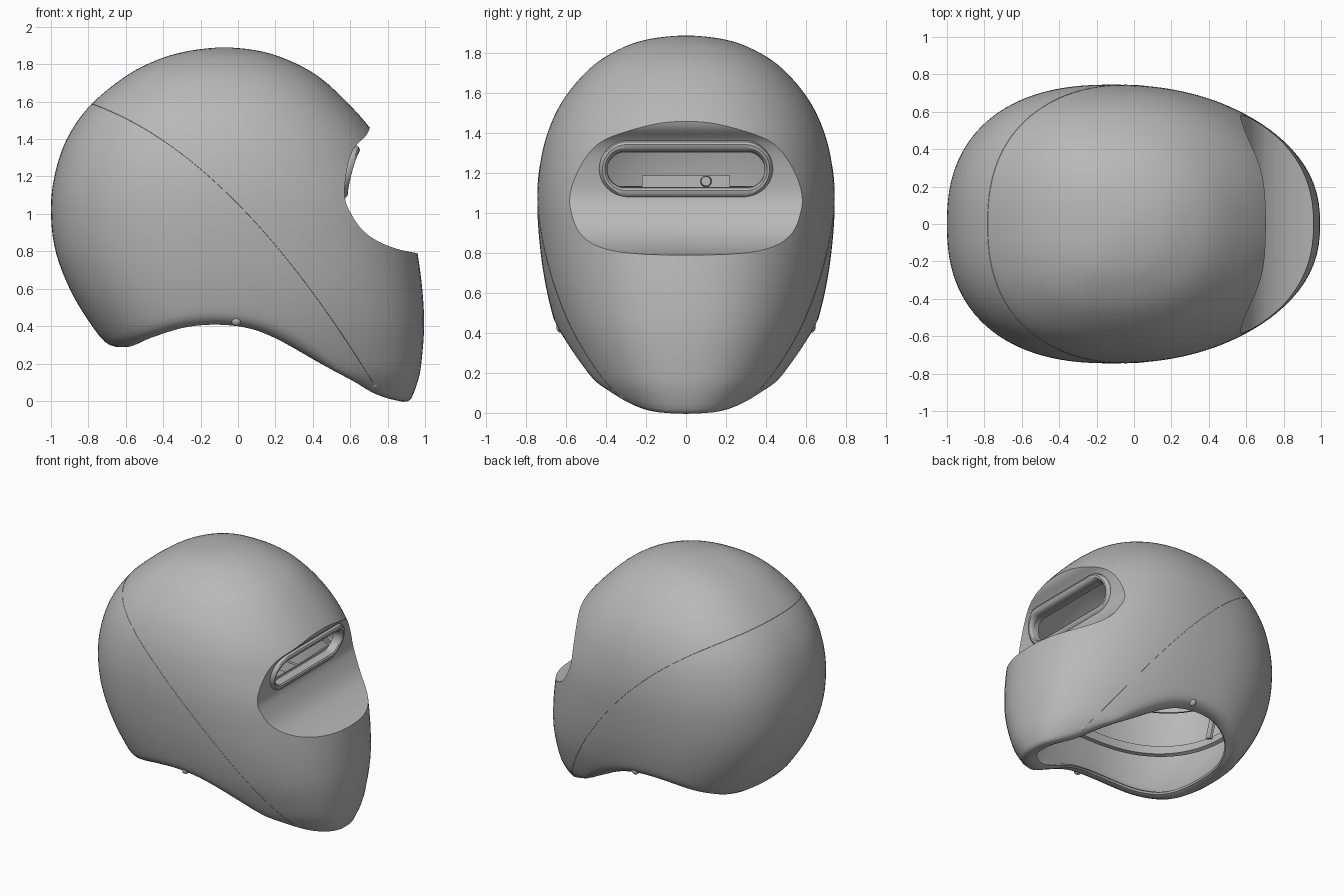
import bpy, bmesh, math
from mathutils import Vector

cube = bpy.data.objects.get("Cube")
if cube:
    bpy.data.objects.remove(cube, do_unlink=True)

grey = bpy.data.materials.new("shell grey")
grey.use_nodes = True
colour = (0.48, 0.48, 0.48, 1)
grey.diffuse_color = colour
grey.node_tree.nodes["Principled BSDF"].inputs["Base Color"].default_value = colour

SEG = 128
ANGLES = [2 * math.pi * i / SEG for i in range(SEG)]


def spline(pts, s, first=None):
    i = max(0, min(int(s), len(pts) - 2))
    t = s - i
    b, c = pts[i], pts[i + 1]
    a = pts[i - 1] if i else (first or 2 * b - c)
    d = pts[i + 2] if i + 2 < len(pts) else 2 * c - b
    return b + .5 * t * (c - a + t * (2 * a - 5 * b + 4 * c - d + t * (3 * (b - c) + d - a)))


def smooth_line(points, fine=6):
    pts = [Vector(p) for p in points]
    return [tuple(spline(pts, i / fine)) for i in range(fine * (len(pts) - 1) + 1)]


# Horizontal sections of the shell, crown to chin: height, back x, front x, half width
SECTIONS = [Vector(v) for v in (
    (1.89, -.07, -.07, 0), (1.87, -.27, .12, .195), (1.82, -.44, .275, .337),
    (1.73, -.61, .437, .476), (1.58, -.79, .60, .607), (1.42, -.905, .735, .687),
    (1.25, -.97, .83, .73), (1.05, -1, .91, .745), (.82, -.98, .955, .73),
    (.6, -.90, .985, .695), (.4, -.78, .995, .64), (.2, -.62, .98, .555),
    (.1, -.5, .96, .485), (0, -.4, .92, .38), (-.1, -.3, .86, .27))]
BOTTOM = smooth_line([(-1, .25), (-.69, .25), (-.61, .252), (-.5, .3), (-.3, .365), (-.12, .383), (.05, .365),
                      (.2, .31), (.4, .2), (.6, .085), (.74, .005), (.9, -.03), (1.1, -.03)])
SEAM = [(x / 20, 1.053 - 1.017 * x / 20 - .425 * (x / 20) ** 2) for x in range(-21, 22)]
NOTCH = smooth_line([(.71, 1.472), (.685, 1.42), (.62, 1.35), (.585, 1.25), (.57, 1.1),
                     (.605, 1), (.68, .9), (.8, .83), (.96, .79), (1.2, .77)])
INNER_LIMIT = [(.74, .96), (.8, .74), (.9, .62), (1, .55), (1.1, .525),
               (1.25, .545), (1.36, .575), (1.44, .645), (1.5, .9)]


def lookup(table, u):
    for (a, p), (b, q) in zip(table, table[1:]):
        if a <= u <= b:
            return p + (q - p) * (u - a) / (b - a)
    return table[0][1] if u < table[0][0] else table[-1][1]


POLE = 2 * SECTIONS[0] - SECTIONS[1]
POLE[0] = SECTIONS[1][0]


def surface(angle, s):
    z, back, front, width = spline(SECTIONS, s, POLE)
    mid = -.07 - .05 * min(1, s)
    c, d = math.cos(angle), math.sin(angle)
    # The chin is squarer than the brow
    chin = min(1, max(0, (s - 6) / 4))
    n, reach = (2.18 + .22 * chin, front - mid) if c > 0 else (2.38, mid - back)
    r = (abs(c / reach) ** n + abs(d / width) ** n) ** (-1 / n)
    return Vector((mid + r * c, r * d, z))


def inset(angle, s, depth, gap=0, limit=True):
    # Point below the outer surface, kept behind the eye recess
    p, e = surface(angle, s), .01
    du = surface(angle + e, s) - surface(angle - e, s)
    dv = surface(angle, s + e) - surface(angle, s - e)
    p += du.cross(dv).normalized() * depth
    if limit and .74 < p.z < 1.5:
        p.x = min(p.x, lookup(INNER_LIMIT, p.z) - gap)
    return p


def solve(angle, line):
    # Section position where the surface meets a line drawn in side view
    lo, hi = .1, len(SECTIONS) - 1
    for _ in range(26):
        m = (lo + hi) / 2
        p = surface(angle, m)
        if p.z > lookup(line, p.x):
            lo = m
        else:
            hi = m
    return lo


def smooth_shade(obj):
    bpy.ops.object.select_all(action='DESELECT')
    obj.select_set(True)
    bpy.context.view_layer.objects.active = obj
    bpy.ops.object.shade_smooth_by_angle(angle=math.radians(32))


def finish(name, bm, smooth=True):
    bmesh.ops.recalc_face_normals(bm, faces=bm.faces)
    mesh = bpy.data.meshes.new(name)
    bm.to_mesh(mesh)
    bm.free()
    mesh.materials.append(grey)
    obj = bpy.data.objects.new(name, mesh)
    bpy.context.collection.objects.link(obj)
    if smooth:
        smooth_shade(obj)
    return obj


def loft(name, rings, wrap=False, smooth=True):
    # Joins closed rings; either wraps round or caps both ends
    bm = bmesh.new()
    rows = [[bm.verts.new(p) for p in ring] for ring in rings]
    for a, b in zip(rows, rows[1:] + (rows[:1] if wrap else [])):
        for i in range(len(a)):
            j = (i + 1) % len(a)
            bm.faces.new((a[i], a[j], b[j], b[i]))
    if not wrap:
        bm.faces.new(rows[0])
        bm.faces.new(rows[-1])
    return finish(name, bm, smooth)


def cut(obj, cutter):
    mod = obj.modifiers.new("cut", 'BOOLEAN')
    mod.operation, mod.solver, mod.object = 'DIFFERENCE', 'EXACT', cutter
    bpy.context.view_layer.objects.active = obj
    bpy.ops.object.modifier_apply(modifier=mod.name)
    bpy.data.objects.remove(cutter, do_unlink=True)


# Hollow shell: outer skin, lip curling inward at the rim, inner skin
ends = [solve(a, BOTTOM) for a in ANGLES]
THICK, ROLL, ROWS = .04, .45, 48
steps = [(i / ROWS, 0, 0) for i in range(ROWS + 1)]
steps += [(1, .3, .004), (1, .55, .014), (1, .78, .032), (1, .93, .054), (1, 1, .078), (1, .95, .092),
          (1, .75, .085), (1, .5, .064), (1, .25, .048)]
steps += [(i / ROWS, 0, THICK) for i in range(ROWS, -1, -1)]
rings = []
for f, roll, depth in steps:
    rings.append([inset(a, .06 + (end - ROLL - .06) * f + ROLL * roll, depth, 0, depth == THICK)
                  for a, end in zip(ANGLES, ends)])
shell = loft("helmet_shell", rings)

# Eye recess
outline = NOTCH + [(1.3, 1.9)]
cut(shell, loft("recess_cutter", [[(x, y, z) for x, z in outline] for y in (-1, 1)], smooth=False))


# Viewing slot and its raised frame, which bends back at the sides
def stadium(half_width, half_height, x, z=1.22, bend=.02):
    path = []
    for i in range(64):
        a = 2 * math.pi * (i + .5) / 64
        straight = math.copysign(half_width - half_height, math.cos(a))
        y, h = straight + half_height * math.cos(a), half_height * math.sin(a)
        path.append(Vector((x + .27 * h - bend * (y / half_width) ** 2, y, z + h)))
    return path


cut(shell, loft("slot_cutter", [stadium(.395, .09, x, 1.215, 0) for x in (.25, .95)], smooth=False))
smooth_shade(shell)
loft("slot_frame", [stadium(*ring) for ring in (
    (.436, .147, .57), (.435, .146, .6), (.429, .138, .619), (.419, .124, .629), (.407, .106, .629),
    (.398, .095, .62), (.394, .09, .605), (.394, .09, .555))], wrap=True)

# Fine seam between the front and rear shell halves, ending at the rim
seam = [(a, solve(a, SEAM)) for a in ANGLES]
bm = bmesh.new()
rows = [[bm.verts.new(inset(a, s + offset, depth, 0, False)) for offset, depth in
         ((-.01, .002), (0, -.0015), (.01, .002))] for (a, s), end in zip(seam, ends) if s < end - ROLL]
for a, b in zip(rows, rows[1:]):
    for i in range(2):
        bm.faces.new((a[i], a[i + 1], b[i + 1], b[i]))
finish("shell_seam", bm)

# Inner head bands
for name, s, height, depth, thick in (("brow_band", 6.5, .35, .12, .015), ("lower_band", 8.2, .35, .09, .03)):
    corners = ((0, 0), (height, 0), (height, thick), (0, thick))
    loft(name, [[inset(a, s + h, depth + d, .05 + d) for a in ANGLES] for h, d in corners], wrap=True)


def block(name, size, centre, tilt=0):
    bm = bmesh.new()
    bmesh.ops.create_cube(bm, size=1)
    bmesh.ops.scale(bm, verts=bm.verts, vec=size)
    obj = finish(name, bm)
    obj.location = centre
    obj.rotation_euler.x = tilt


def disc(name, centre, radius, depth):
    bm = bmesh.new()
    bmesh.ops.create_cone(bm, cap_ends=True, segments=24, radius1=radius, radius2=radius * .8, depth=depth)
    obj = finish(name, bm)
    obj.location = centre
    obj.rotation_euler.y = math.pi / 2


# Adjuster at the back of the head bands
block("adjuster_plate", (.03, .44, .16), (-.83, 0, 1.11))
disc("adjuster_knob", (-.8, .1, 1.16), .03, .05)
for label, side in (("left", 1), ("right", -1)):
    block(label + "_adjuster_arm", (.02, .05, .3), (-.82, side * .12, .93), side * .3)
    # Small studs under the rim
    for place, angle, rise in (("side", 1.4, .045), ("chin", .36, .07)):
        raised = [(x, z + rise) for x, z in BOTTOM]
        bm = bmesh.new()
        bmesh.ops.create_uvsphere(bm, u_segments=16, v_segments=8, radius=.028)
        stud = finish(label + "_" + place + "_stud", bm)
        stud.location = inset(side * angle, solve(side * angle, raised), .025, 0, False)
